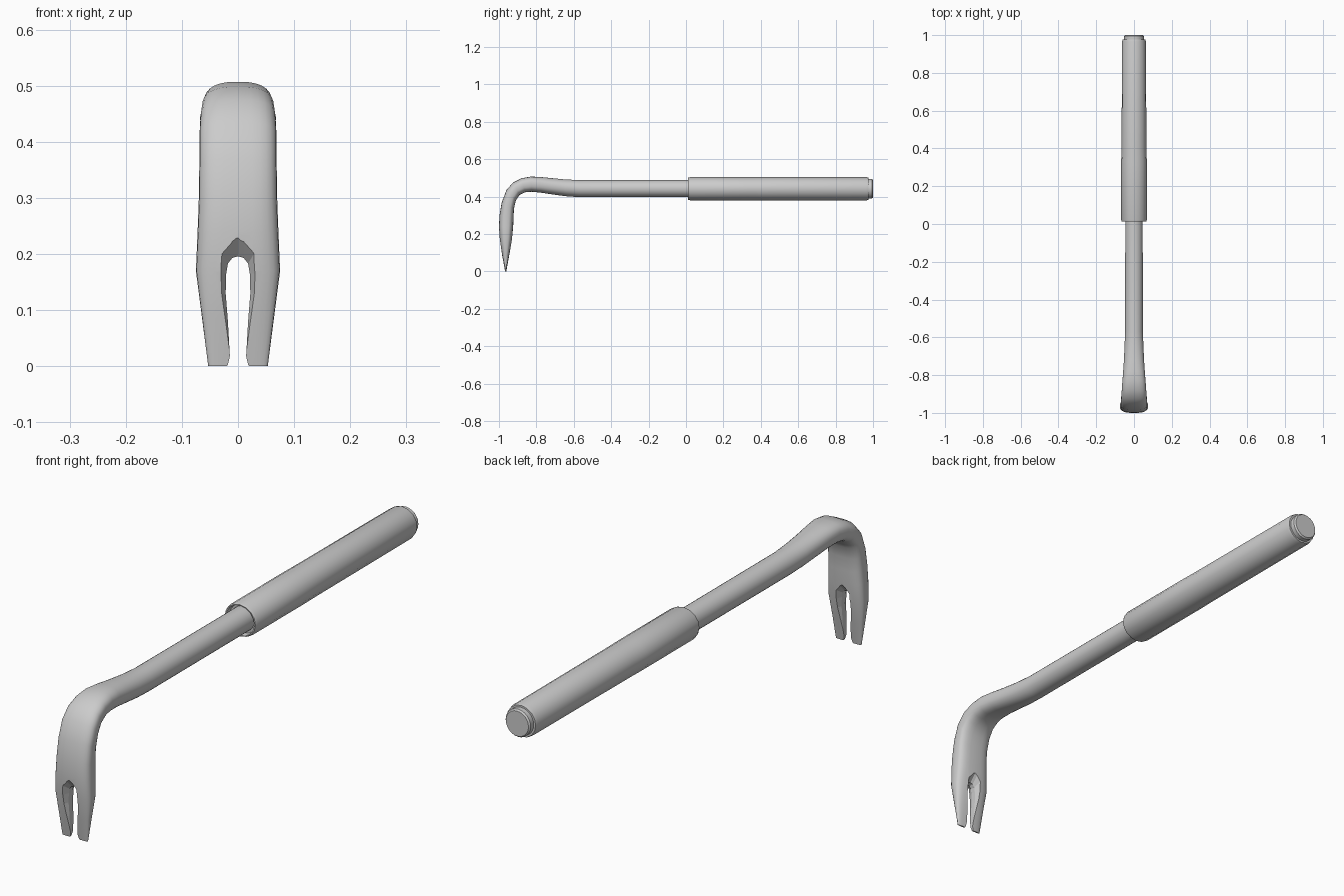
import bpy, bmesh, math

if "Cube" in bpy.data.objects:
    bpy.data.objects.remove(bpy.data.objects["Cube"])

AXIS_Z = 0.442


def loft(name, rings):
    """Skin a list of equal-length rings and cap both ends."""
    bm = bmesh.new()
    loops = [[bm.verts.new(p) for p in r] for r in rings]
    n = len(loops[0])
    for a, b in zip(loops, loops[1:]):
        for i in range(n):
            j = (i + 1) % n
            bm.faces.new((a[i], a[j], b[j], b[i]))
    bm.faces.new(loops[0])
    bm.faces.new(loops[-1])
    bmesh.ops.recalc_face_normals(bm, faces=bm.faces)
    me = bpy.data.meshes.new(name)
    bm.to_mesh(me)
    bm.free()
    ob = bpy.data.objects.new(name, me)
    bpy.context.collection.objects.link(ob)
    return ob


def smooth(ob, angle):
    bpy.ops.object.select_all(action='DESELECT')
    ob.select_set(True)
    bpy.context.view_layer.objects.active = ob
    bpy.ops.object.shade_smooth_by_angle(angle=math.radians(angle))


def section(oy, oz, iy, iz, w, n, sides=28):
    """Superellipse between an outer and an inner profile point."""
    ring = []
    for k in range(sides):
        t = 2 * math.pi * k / sides
        c, s = math.cos(t), math.sin(t)
        x = w * math.copysign(abs(c) ** (2 / n), c)
        v = math.copysign(abs(s) ** (2 / n), s)
        ring.append((x, (oy + iy) / 2 + v * (oy - iy) / 2,
                     (oz + iz) / 2 + v * (oz - iz) / 2))
    return ring


def oval(y, rx, rz, sides):
    return [(rx * math.cos(2 * math.pi * k / sides), y,
             AXIS_Z + rz * math.sin(2 * math.pi * k / sides)) for k in range(sides)]


# Shaft, bend and claw: outer y z, inner y z, half width, squareness
bar = loft("bar_and_claw", [section(*s) for s in (
    (0.05, .488, 0.05, .397, .046, 2),
    (-.57, .488, -.57, .397, .047, 2),
    (-.65, .492, -.64, .402, .050, 2.1),
    (-.72, .499, -.71, .411, .053, 2.2),
    (-.78, .505, -.775, .421, .057, 2.4),
    (-.83, .507, -.825, .426, .061, 2.6),
    (-.88, .498, -.86, .423, .064, 2.7),
    (-.925, .475, -.89, .409, .067, 2.8),
    (-.96, .435, -.91, .378, .069, 2.9),
    (-.985, .37, -.92, .335, .069, 3),
    (-.997, .30, -.922, .285, .070, 3),
    (-1.0, .24, -.924, .24, .072, 3),
    (-.996, .17, -.93, .17, .075, 3),
    (-.983, .085, -.945, .085, .064, 3),
    (-.967, 0, -.961, 0, .053, 3))])

# Slot between the prongs, flaring towards both faces
half = [(.026, -.02), (.024, -.005), (.018, .003), (.0145, .018), (.018, .08),
        (.022, .13), (.021, .165), (.018, .183), (.010, .193)]
outline = half + [(0, .196)] + [(-x, z) for x, z in reversed(half)]


def slot_ring(y, side, top):
    ring = []
    for x, z in outline:
        grow = math.copysign(side, x) if abs(x) > .011 else 0
        ring.append((x + grow, y, z + top * max(0, (z - .165) / .031)))
    return ring


slot = loft("slot_cutter", [slot_ring(-1.02, .020, .058), slot_ring(-.972, 0, 0),
                            slot_ring(-.953, 0, 0), slot_ring(-.90, .020, .058)])
slot.hide_render = True
slot.hide_set(True)
cut = bar.modifiers.new("slot", 'BOOLEAN')
cut.operation = 'DIFFERENCE'
cut.solver = 'EXACT'
cut.object = slot
smooth(bar, 40)

# Grip with a recessed lip at the front
grip = loft("grip", [oval(*r, 16) for r in (
    (.03, .046, .046), (.03, .056, .053), (.012, .059, .056), (.012, .064, .059),
    (.022, .068, .062), (.33, .068, .062), (.40, .066, .062), (.965, .063, .062),
    (.976, .060, .059), (.976, .048, .048))])
smooth(grip, 35)

# End cap
cap = loft("end_cap", [oval(y, r, r, 24) for y, r in (
    (.97, .052), (.994, .052), (1.0, .047))])
smooth(cap, 35)
